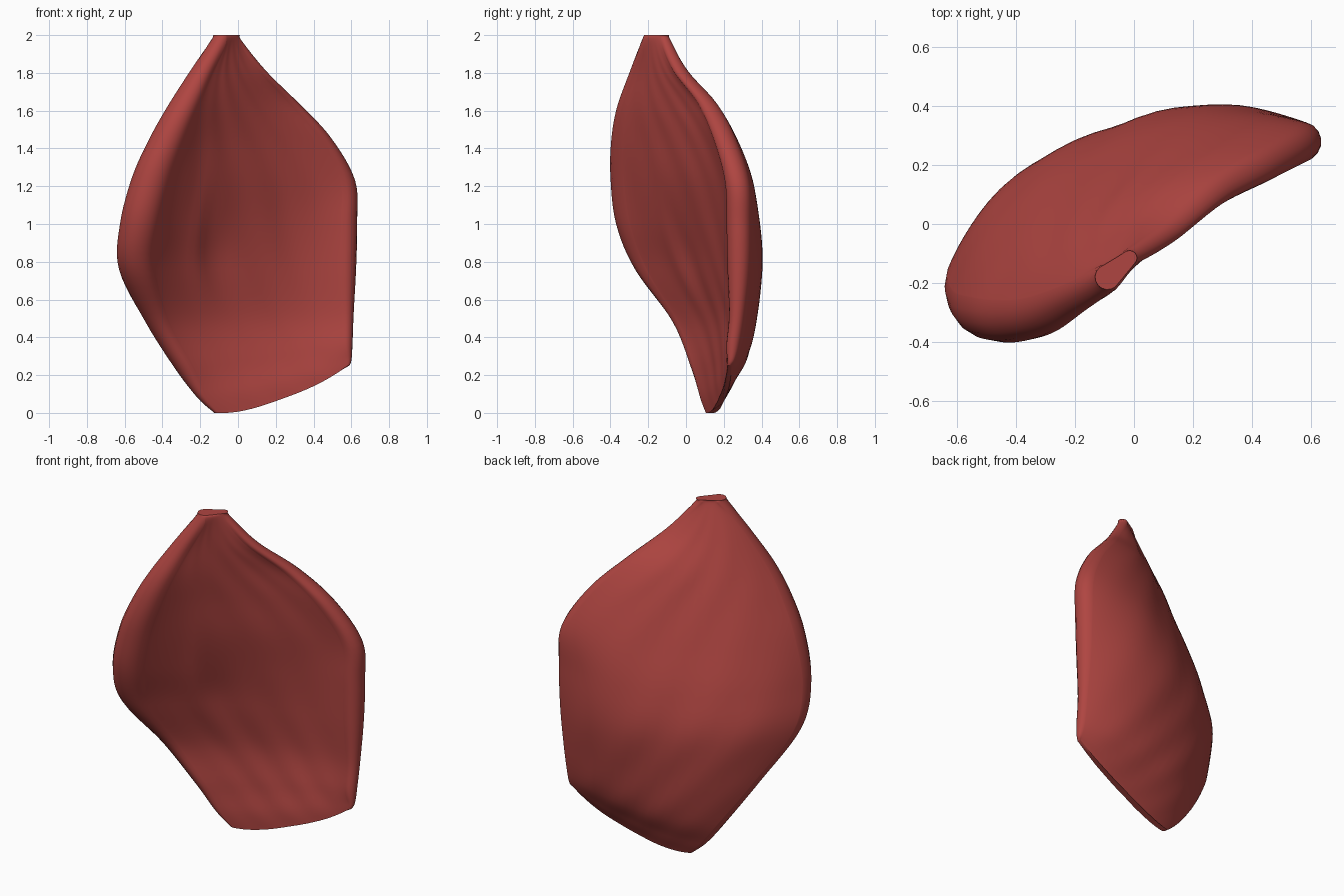
import bpy, bmesh, math
from mathutils import Vector

cube = bpy.data.objects.get("Cube")
if cube:
    bpy.data.objects.remove(cube, do_unlink=True)

# Rows from bottom to top: left rim, right rim, back depth, front depth, half thickness
ROWS = [
    ((-.11, .12, .00), (.58, .23, .25), .02, .01, .015),
    ((-.18, .11, .08), (.58, .24, .28), .05, .02, .035),
    ((-.27, .09, .23), (.57, .25, .36), .10, .05, .06),
    ((-.42, .00, .48), (.57, .27, .52), .15, .08, .07),
    ((-.53, -.17, .76), (.565, .28, .76), .21, .11, .10),
    ((-.515, -.26, 1.0), (.565, .28, 1.0), .21, .11, .11),
    ((-.45, -.29, 1.25), (.555, .27, 1.23), .17, .09, .11),
    ((-.37, -.295, 1.45), (.43, .20, 1.46), .13, .07, .10),
    ((-.29, -.28, 1.62), (.27, .11, 1.64), .09, .04, .085),
    ((-.195, -.235, 1.8), (.11, -.03, 1.81), .05, .02, .065),
    ((-.095, -.185, 1.97), (-.01, -.11, 1.97), .0, .0, .05),
    ((-.09, -.18, 2.0), (-.015, -.115, 2.0), .0, .0, .042),
]
STEPS, ALONG, CAP = 6, 32, 8


def catmull(a, b, c, d, t):
    return b + (c - a) * (t / 2) + (a * 2 - b * 5 + c * 4 - d) * (t * t / 2) \
        + (b * 3 - a - c * 3 + d) * (t ** 3 / 2)


def row_at(v):
    """Smoothly interpolated row at position v."""
    i = min(int(v), len(ROWS) - 2)
    picks = [ROWS[max(0, min(len(ROWS) - 1, i + k))] for k in (-1, 0, 1, 2)]
    rims = [catmull(*[Vector(p[n]) for p in picks], v - i) for n in (0, 1)]
    sizes = [catmull(*[p[n] for p in picks], v - i) for n in (2, 3, 4)]
    return rims + sizes


def section(v):
    """Closed outline of the curved wall, thickest in the middle, with rounded rims."""
    left, right, back_depth, front_depth, half = row_at(v)
    chord = right - left
    back = Vector((-chord.y, chord.x, 0)).normalized()
    sag = Vector((0, 0, .05 * max(0, 1 - v / 2)))

    def bow(u):
        return 1 - abs(2 * u - 1) ** 2.8

    def centre(u):
        return left + chord * u + (back * back_depth - sag) * bow(u)

    def frame(u):
        """Direction along the wall and direction out of its back."""
        s = centre(min(1, u + .01)) - centre(max(0, u - .01))
        s = Vector((s.x, s.y, 0)).normalized()
        return s, Vector((-s.y, s.x, 0))

    def radius(u):
        return half * (1 - .4 * u)

    def wall(u, side):
        fade = math.sin(math.pi * u) * min(1, back_depth / .1)
        # Shallow folds that fan down the petal
        thick = radius(u) + .003 * fade * math.sin(26 * u + 2.2 * v + side)
        if side < 0:
            thick += (back_depth - front_depth) * bow(u)
            # Ridge beside the left rim and the hollow next to it
            thick += .012 * fade * math.exp(-((u - .24) / .05) ** 2 - ((v - 5) / 1.3) ** 2)
            thick -= .02 * fade * math.exp(-((u - .4) / .12) ** 2 - ((v - 4.4) / .9) ** 2)
        return centre(u) + frame(u)[1] * side * thick

    def rim(u, sign):
        s, normal = frame(u)
        angles = [math.pi * k / CAP for k in range(1, CAP)]
        return [centre(u) + radius(u) * sign * (normal * math.cos(a) + s * math.sin(a))
                for a in angles]

    us = [.5 - .5 * math.cos(math.pi * k / ALONG) for k in range(ALONG + 1)]
    return ([wall(u, 1) for u in us] + rim(1, 1)
            + [wall(u, -1) for u in reversed(us)] + rim(0, -1))


# Loft the sections into the petal
bm = bmesh.new()
count = (len(ROWS) - 1) * STEPS
loops = [[bm.verts.new(p) for p in section(k / STEPS)] for k in range(count + 1)]
for low, high in zip(loops, loops[1:]):
    for i in range(len(low)):
        j = (i + 1) % len(low)
        bm.faces.new((low[i], low[j], high[j], high[i]))
bm.faces.new(loops[0])
bm.faces.new(loops[-1])
bmesh.ops.recalc_face_normals(bm, faces=bm.faces)
mesh = bpy.data.meshes.new("petal")
bm.to_mesh(mesh)
bm.free()
petal = bpy.data.objects.new("petal", mesh)
bpy.context.collection.objects.link(petal)

# Colour
red = bpy.data.materials.new("dusty_red")
red.use_nodes = True
colour = (.43, .06, .053, 1)
red.diffuse_color = colour
red.node_tree.nodes["Principled BSDF"].inputs["Base Color"].default_value = colour
mesh.materials.append(red)

bpy.context.view_layer.objects.active = petal
petal.select_set(True)
bpy.ops.object.shade_smooth_by_angle(angle=math.radians(50))
